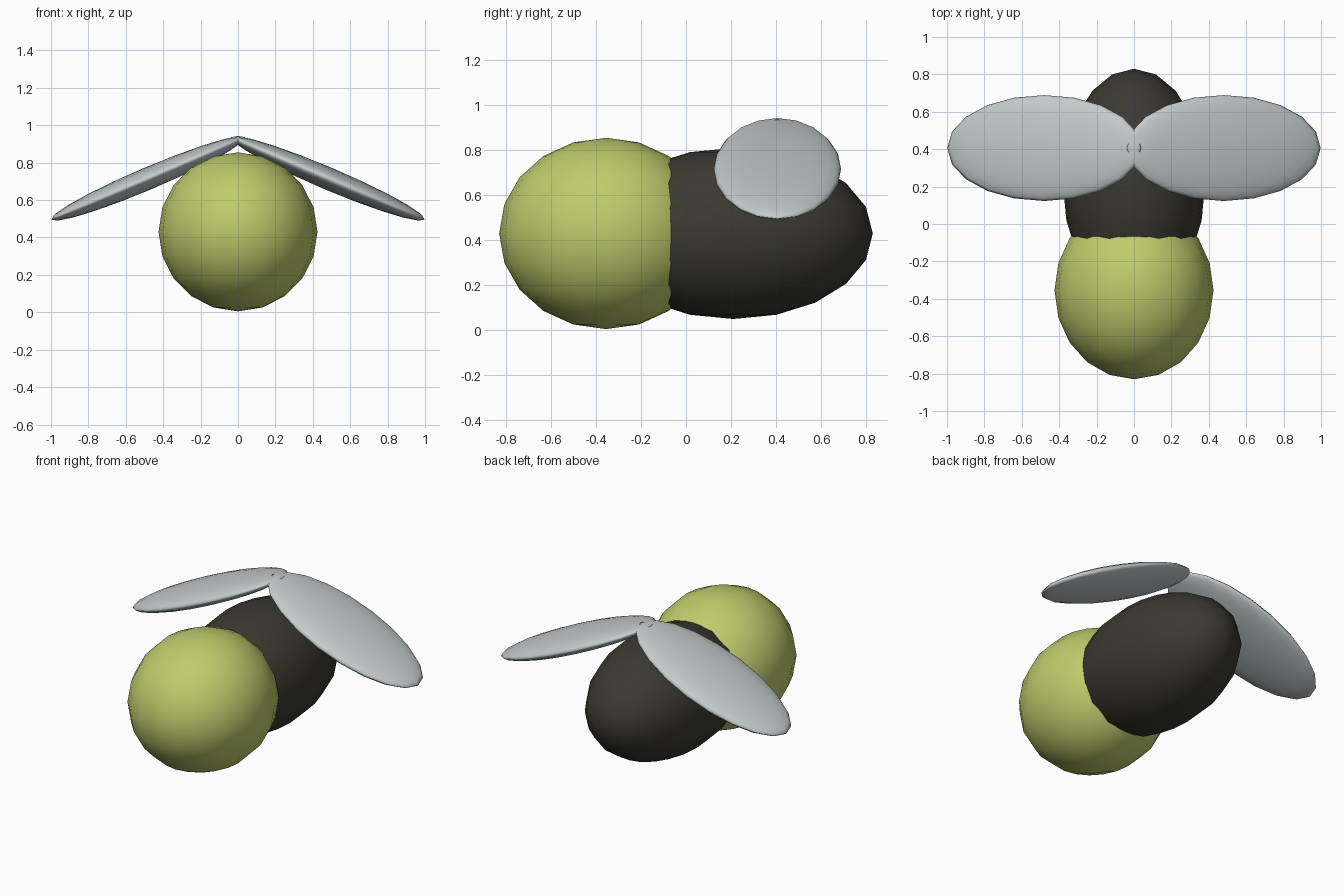
import bpy
import math

if "Cube" in bpy.data.objects:
    bpy.data.objects.remove(bpy.data.objects["Cube"])


def material(name, rgb):
    m = bpy.data.materials.new(name)
    m.diffuse_color = (*rgb, 1.0)
    m.use_nodes = True
    m.node_tree.nodes["Principled BSDF"].inputs["Base Color"].default_value = m.diffuse_color
    return m


green = material("yellow_green", (0.52, 0.60, 0.15))
dark = material("dark_brown", (0.042, 0.040, 0.030))
grey = material("pale_grey", (0.55, 0.60, 0.60))


def ellipsoid(name, center, radii, mat, tilt=0.0):
    """Smooth 20-sided ellipsoid, tilted about the y axis."""
    bpy.ops.mesh.primitive_uv_sphere_add(segments=20, ring_count=10, radius=1,
                                         location=center,
                                         rotation=(0, math.radians(tilt), 0))
    ob = bpy.context.object
    ob.name = name
    ob.scale = radii
    ob.data.materials.append(mat)
    bpy.ops.object.shade_smooth()
    return ob


# Head and body
ellipsoid("head", (0, -0.355, 0.43), (0.425, 0.475, 0.425), green)
ellipsoid("body", (0, 0.21, 0.43), (0.38, 0.62, 0.38), dark)

# Pair of drooping wings, meeting above the body
for side, label in ((1, "right"), (-1, "left")):
    ellipsoid(label + "_wing", (side * 0.48, 0.406, 0.716),
              (0.563, 0.283, 0.06), grey, tilt=side * 23)
